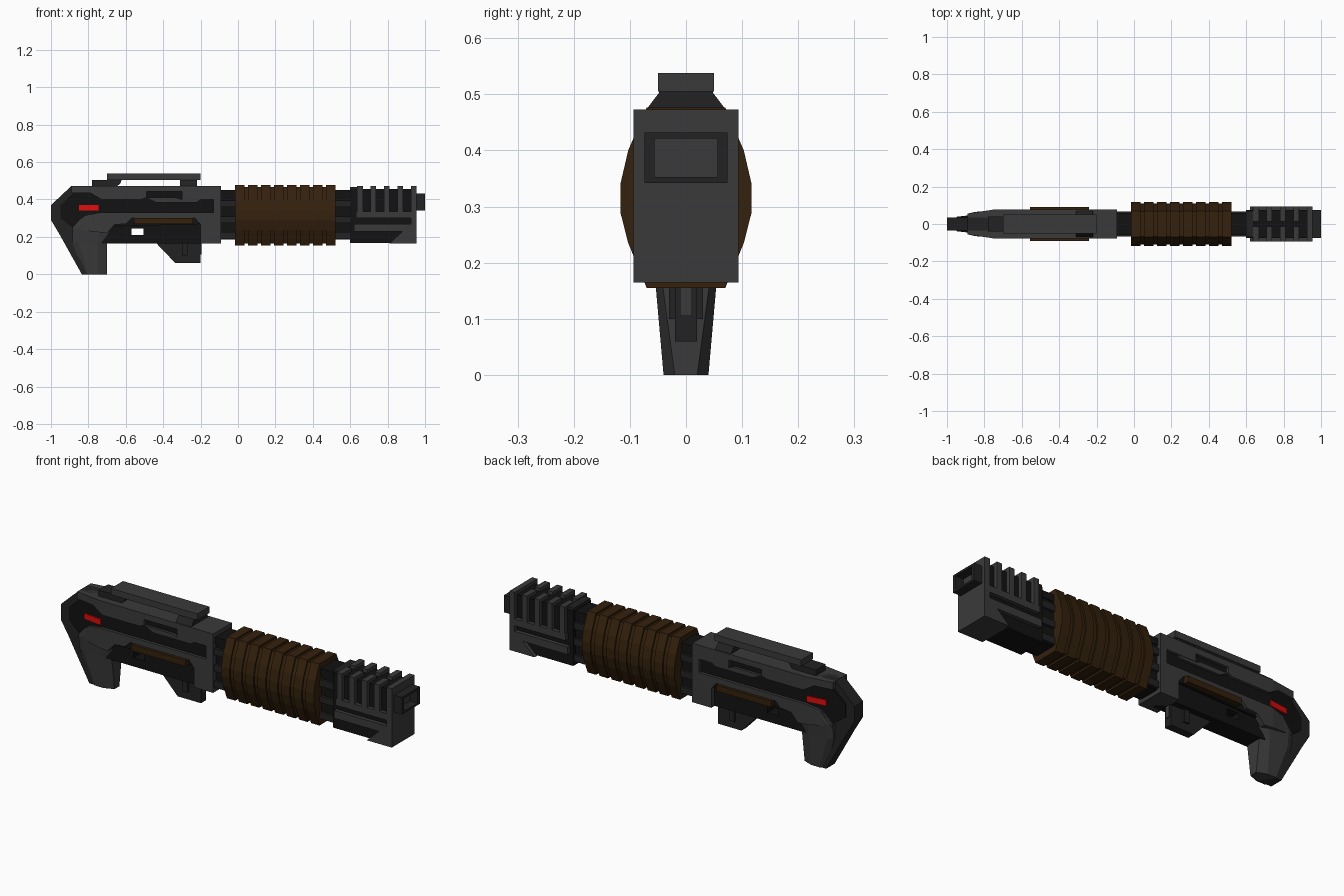
import bpy, bmesh

if "Cube" in bpy.data.objects:
    bpy.data.objects.remove(bpy.data.objects["Cube"])


def material(name, rgb):
    m = bpy.data.materials.new(name)
    m.diffuse_color = (*rgb, 1)
    m.use_nodes = True
    m.node_tree.nodes["Principled BSDF"].inputs["Base Color"].default_value = m.diffuse_color
    return m


GREY = material("gunmetal", (0.042, 0.042, 0.042))
DARK = material("dark_metal", (0.016, 0.016, 0.016))
BLACK = material("black", (0.006, 0.006, 0.006))
BROWN = material("brown_grip", (0.034, 0.015, 0.004))
RED = material("red_light", (0.75, 0.004, 0.004))


def finish(bm, name, mat):
    bmesh.ops.recalc_face_normals(bm, faces=bm.faces)
    me = bpy.data.meshes.new(name)
    bm.to_mesh(me)
    bm.free()
    me.materials.append(mat)
    ob = bpy.data.objects.new(name, me)
    bpy.context.collection.objects.link(ob)
    return ob


def loft(name, rings, mat):
    """Skin between equal-length rings and cap both ends."""
    bm = bmesh.new()
    vs = [[bm.verts.new(p) for p in r] for r in rings]
    n = len(vs[0])
    for a, b in zip(vs, vs[1:]):
        for i in range(n):
            j = (i + 1) % n
            bm.faces.new((a[i], a[j], b[j], b[i]))
    bm.faces.new(vs[0])
    bm.faces.new(vs[-1])
    return finish(bm, name, mat)


def slab(name, pts, w, mat, taper=False):
    """Side profile (x, z) extruded to half-width w, optionally narrowing to the rear."""
    bm = bmesh.new()
    a = [bm.verts.new((x, -w, z)) for x, z in pts]
    b = [bm.verts.new((x, w, z)) for x, z in pts]
    n = len(pts)
    for i in range(n):
        j = (i + 1) % n
        bm.faces.new((a[i], a[j], b[j], b[i]))
    bm.faces.new(a)
    bm.faces.new(b)
    if taper:
        bmesh.ops.bisect_plane(bm, geom=bm.verts[:] + bm.edges[:] + bm.faces[:],
                               plane_co=(-0.75, 0, 0), plane_no=(1, 0, 0))
        for v in bm.verts:
            v.co.y *= 1 - max(0, -0.75 - v.co.x) * 1.9
    return finish(bm, name, mat)


def box(name, x0, x1, z0, z1, w, mat, y0=None):
    """Centred box, or a box from y0 to w when y0 is given."""
    lo = -w if y0 is None else y0
    ring = lambda x: [(x, lo, z0), (x, w, z0), (x, w, z1), (x, lo, z1)]
    return loft(name, [ring(x0), ring(x1)], mat)


# Rear spine of stock and grip
slab("stock_spine", [(-1, 0.29), (-1, 0.37), (-0.89, 0.473), (-0.7, 0.473), (-0.7, 0.2),
                     (-0.75, 0.0), (-0.835, 0), (-0.955, 0.215)], 0.035, DARK)

# Dark receiver core with recessed side channel
slab("receiver_core", [(-0.95, 0.3), (-0.95, 0.37), (-0.86, 0.45), (-0.13, 0.45),
                       (-0.13, 0.27), (-0.88, 0.25)], 0.062, BLACK, True)

# Grey upper cover with port notch
slab("upper_cover", [(-0.89, 0.473), (-0.89, 0.435), (-0.79, 0.435), (-0.73, 0.4), (-0.52, 0.4),
                     (-0.49, 0.41), (-0.49, 0.442), (-0.3, 0.442), (-0.3, 0.4), (-0.13, 0.4),
                     (-0.13, 0.33), (-0.09, 0.33), (-0.09, 0.473)], 0.077, GREY, True)
slab("port_lip", [(-0.49, 0.41), (-0.44, 0.385), (-0.22, 0.385), (-0.2, 0.4), (-0.3, 0.4),
                  (-0.33, 0.41)], 0.075, GREY)

# Grey lower rail and front frame
slab("lower_cover", [(-0.88, 0.24), (-0.82, 0.315), (-0.74, 0.33), (-0.09, 0.33), (-0.09, 0.165),
                     (-0.2, 0.165), (-0.2, 0.265), (-0.23, 0.3), (-0.57, 0.3), (-0.6, 0.27),
                     (-0.66, 0.265), (-0.7, 0.22)], 0.077, GREY, True)

# Lower housing, built around the through-hole
box("housing_rear", -0.8, -0.57, 0.165, 0.29, 0.05, BLACK)
box("housing_front", -0.505, -0.15, 0.165, 0.29, 0.05, BLACK)
box("housing_floor", -0.57, -0.505, 0.165, 0.21, 0.05, BLACK)
box("housing_roof", -0.57, -0.505, 0.245, 0.29, 0.05, BLACK)
box("brown_side_strip", -0.555, -0.24, 0.268, 0.3, 0.091, BROWN)

# Front lug below the housing
slab("lower_lug", [(-0.45, 0.18), (-0.335, 0.06), (-0.2, 0.06), (-0.2, 0.18)], 0.02, DARK)
box("lug_rib", -0.3, -0.27, 0.1, 0.17, 0.03, DARK)
box("lug_front_rib", -0.22, -0.195, 0.105, 0.17, 0.011, GREY)

# Chamfered pistol grip
grip = []
for z, xb, xf, w, wf in [(0, -0.83, -0.7, 0.04, 0.02), (0.17, -0.885, -0.7, 0.055, 0.043),
                         (0.25, -0.885, -0.69, 0.064, 0.055), (0.3, -0.84, -0.66, 0.068, 0.06)]:
    grip.append([(xb, -wf, z), (xb + 0.03, -w, z), (xf - 0.05, -w, z), (xf, -wf, z),
                 (xf, wf, z), (xf - 0.05, w, z), (xb + 0.03, w, z), (xb, wf, z)])
loft("grip", grip, GREY)

# Red indicators on both sides
slab("red_indicator", [(-0.85, 0.34), (-0.745, 0.34), (-0.745, 0.37), (-0.85, 0.37)],
     0.07, RED, True)

# Top rail and its supports
box("top_rail", -0.7, -0.2, 0.505, 0.538, 0.05, GREY)
slab("rail_rear_support", [(-0.78, 0.46), (-0.78, 0.503), (-0.62, 0.508), (-0.63, 0.485),
                           (-0.66, 0.46)], 0.04, DARK)
foot = lambda z, w: [(-0.31, -w, z), (-0.22, -w, z), (-0.22, w, z), (-0.31, w, z)]
loft("rail_front_support", [foot(0.47, 0.073), foot(0.503, 0.048), foot(0.51, 0.048)], DARK)

# Barrel bundle behind and ahead of the pump
box("barrel_core", -0.1, 0.65, 0.185, 0.445, 0.055, BLACK)
for k, z in enumerate((0.19, 0.275, 0.36)):
    box(f"barrel_strip_{k}", -0.1, 0.65, z, z + 0.035, 0.068, DARK)
box("barrel_top_strip", -0.1, 0.65, 0.415, 0.45, 0.06, BLACK)

# Ribbed pump
half = [(0.07, 0.155), (0.103, 0.235), (0.117, 0.29), (0.117, 0.34), (0.103, 0.4), (0.07, 0.477)]
section = half + [(-y, z) for y, z in reversed(half)]


def pump_ring(x, d):
    s = 1 - d / 0.117
    return [(x, y * s, 0.316 + (z - 0.316) * s) for y, z in section]


rings = []
step = 0.535 / 7.7
for k in range(8):
    x = -0.015 + k * step
    rings += [pump_ring(x, 0), pump_ring(x + step * 0.7, 0)]
    if k < 7:
        rings += [pump_ring(x + step * 0.7, 0.007), pump_ring(x + step, 0.007)]
loft("pump", rings, BROWN)

# Muzzle block: core, side plates, fins and front wedge
box("muzzle_core", 0.6, 0.94, 0.168, 0.455, 0.074, BLACK)
box("muzzle_collar", 0.6, 0.64, 0.3, 0.468, 0.07, DARK)
box("muzzle_upper_plate", 0.63, 0.94, 0.3, 0.335, 0.094, GREY)
box("muzzle_lower_plate", 0.62, 0.94, 0.23, 0.27, 0.094, GREY)
slab("muzzle_front", [(0.81, 0.165), (0.955, 0.165), (0.955, 0.473), (0.925, 0.473),
                      (0.925, 0.23), (0.88, 0.23)], 0.094, GREY)
for k in range(4):
    x = 0.637 + k * 0.072
    for s in (-1, 1):
        box(f"muzzle_fin_{k}_{'left' if s > 0 else 'right'}", x, x + 0.03, 0.32, 0.473,
            s * 0.094, GREY, s * 0.014)

# Hollow muzzle tip
tip = lambda x, w, z0, z1: [(x, -w, z0), (x, w, z0), (x, w, z1), (x, -w, z1)]
loft("muzzle_tip", [tip(0.93, 0.074, 0.342, 0.432), tip(1, 0.074, 0.342, 0.432),
                    tip(1, 0.056, 0.353, 0.421), tip(0.95, 0.056, 0.353, 0.421)], DARK)
box("bore", 0.94, 0.955, 0.353, 0.421, 0.056, BLACK)
